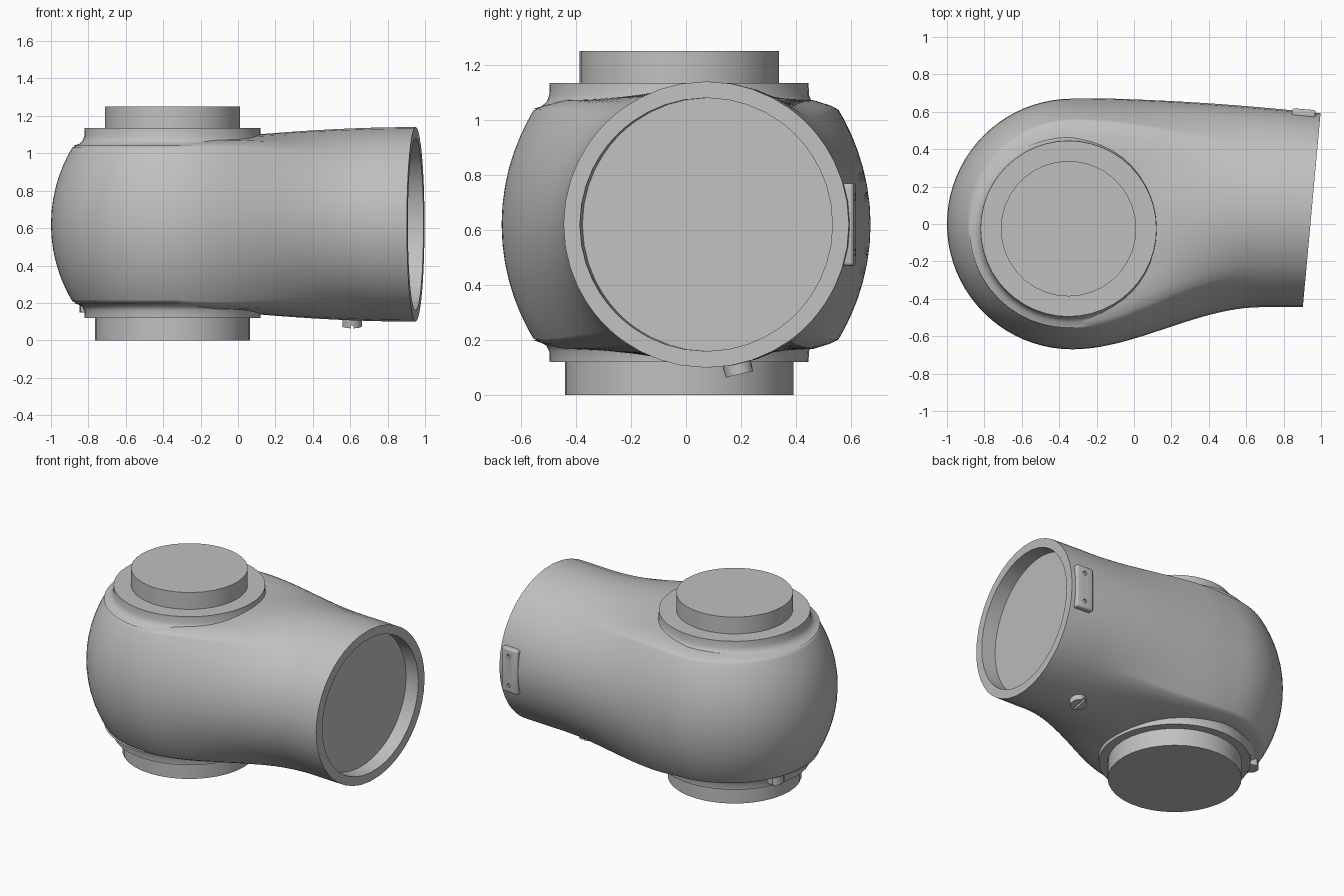
import bpy, bmesh, math
from mathutils import Vector

if "Cube" in bpy.data.objects:
    bpy.data.objects.remove(bpy.data.objects["Cube"], do_unlink=True)

grey = bpy.data.materials.new("plain_grey")
grey.use_nodes = True
grey.diffuse_color = (0.53, 0.53, 0.53, 1)
grey.node_tree.nodes["Principled BSDF"].inputs["Base Color"].default_value = (0.53, 0.53, 0.53, 1)

MID = 0.62            # height of the bulb and tube axis
BULB_X, BULB_R = -0.33, 0.67
HUB = Vector((-0.35, -0.025, 0))
TUBE_R = 0.52


def finish(obj, angle=35):
    obj.data.materials.clear()
    obj.data.materials.append(grey)
    bpy.ops.object.select_all(action='DESELECT')
    obj.select_set(True)
    bpy.context.view_layer.objects.active = obj
    bpy.ops.object.shade_smooth_by_angle(angle=math.radians(angle))
    return obj


def mesh_object(name, bm):
    bmesh.ops.remove_doubles(bm, verts=bm.verts, dist=0.0005)
    bmesh.ops.recalc_face_normals(bm, faces=bm.faces)
    mesh = bpy.data.meshes.new(name)
    bm.to_mesh(mesh)
    bm.free()
    obj = bpy.data.objects.new(name, mesh)
    bpy.context.collection.objects.link(obj)
    return obj


def skin(bm, rows, closed=False):
    """Join neighbouring rows of points with quads."""
    rows = [[bm.verts.new(p) for p in row] for row in rows]
    for a, b in zip(rows, rows[1:]):
        n = len(a)
        for i in range(n if closed else n - 1):
            k = (i + 1) % n
            bm.faces.new((a[i], a[k], b[k], b[i]))
    return rows


def turned(name, profile, sides=48):
    """Revolve a (radius, height) profile about the hub axis."""
    bm = bmesh.new()
    rows = []
    for r, z in profile:
        ring = [2 * math.pi * i / sides for i in range(sides)]
        rows.append([HUB + Vector((r * math.cos(a), r * math.sin(a), z)) for a in ring])
    skin(bm, rows, closed=True)
    return finish(mesh_object(name, bm))


def box(name, loc, size, rot=(0, 0, 0), bevel=0):
    bpy.ops.mesh.primitive_cube_add(size=1, location=loc, rotation=rot)
    obj = bpy.context.object
    obj.name = name
    obj.scale = size
    bpy.ops.object.transform_apply(location=False, rotation=False, scale=True)
    if bevel:
        mod = obj.modifiers.new("rounding", 'BEVEL')
        mod.width, mod.segments = bevel, 3
        bpy.ops.object.modifier_apply(modifier=mod.name)
    return finish(obj)


def rod(name, loc, radius, depth, rot=(0, 0, 0), sides=24):
    bpy.ops.mesh.primitive_cylinder_add(vertices=sides, radius=radius, depth=depth,
                                        location=loc, rotation=rot)
    bpy.context.object.name = name
    return finish(bpy.context.object)


def cut(target, cutter):
    mod = target.modifiers.new("cut", 'BOOLEAN')
    mod.operation, mod.object, mod.solver = 'DIFFERENCE', cutter, 'EXACT'
    bpy.context.view_layer.objects.active = target
    bpy.ops.object.modifier_apply(modifier=mod.name)
    bpy.data.objects.remove(cutter, do_unlink=True)


def ease(t):
    t = min(1, max(0, t))
    return t * t * (3 - 2 * t)


# Barrel half section (radius, height from axis), listed bottom to top
ARC_R, HALF_H = 0.795, 0.44
arc = []
for i in range(19):
    dz = 0.41 * math.sin(math.radians(-90 + 10 * i))
    arc.append((math.sqrt(ARC_R ** 2 - dz ** 2) - ARC_R + BULB_R, dz))
top = [(0.53, 0.423), (0.505, 0.43), (0.47, HALF_H), (0.35, HALF_H),
       (0.23, HALF_H), (0.12, HALF_H), (0, HALF_H)]
section = [(r, -z) for r, z in reversed(top)] + arc + top

# Housing: half-turned bulb flowing into the tube
bm = bmesh.new()
turn = [math.radians(90 + 180 * i / 40) for i in range(41)]
skin(bm, [[(BULB_X + r * math.cos(a), r * math.sin(a), MID + z) for r, z in section]
          for a in turn])


def tube_ring(u):
    y_hi = 0.675 - 0.02 * u - 0.063 * u * u
    y_lo = -BULB_R + 0.225 * ease(u / 0.82)
    y_hi += (BULB_R - 0.675) * (1 - ease(u * 6))
    half_h = HALF_H + (TUBE_R - HALF_H) * math.sin(u * math.pi / 2)
    mid, half_w = (y_hi + y_lo) / 2, (y_hi - y_lo) / 2
    s = ease(u / 0.8)
    ring = []
    for side, pts in ((1, section), (-1, section[-2:0:-1])):
        for r, z in pts:
            a = math.atan2(z / HALF_H, r / BULB_R)
            py = (1 - s) * r / BULB_R + s * math.cos(a)
            pz = (1 - s) * z / HALF_H + s * math.sin(a)
            y = mid + side * half_w * py
            x = BULB_X + 1.28 * u + 0.0913 * u * (y - mid)
            ring.append(Vector((x, y, MID + half_h * pz)))
    return ring


rings = [tube_ring(i / 32) for i in range(33)]
# Rim, recess wall and recess floor at the open end
centre = Vector((0.95, 0.072, MID))
inward = Vector((-1, 0.0913, 0)).normalized() * 0.1
lip = [centre + (p - centre) * 0.885 for p in rings[-1]]
rings += [lip, [p + inward for p in lip]]
rows = skin(bm, rings, closed=True)
bm.faces.new(rows[-1])
finish(mesh_object("housing", bm))

# Flanges with flared feet, and the joint caps above and below
turned("top_flange", [(0, 1.0), (0.53, 1.04), (0.5, 1.05), (0.482, 1.065),
                      (0.472, 1.09), (0.47, 1.135), (0, 1.135)])
turned("bottom_flange", [(0, 0.24), (0.53, 0.2), (0.5, 0.19), (0.482, 0.18),
                         (0.472, 0.16), (0.47, 0.12), (0, 0.12)])
turned("top_cap", [(0, 1.1), (0.362, 1.1), (0.362, 1.25), (0, 1.25)], 36)
turned("bottom_cap", [(0, 0), (0.415, 0), (0.415, 0.15), (0, 0.15)], 36)

# Mounting plate with two screw holes on the back of the tube
lean = math.radians(-5)
plate = box("mounting_plate", (0.907, 0.589, MID), (0.125, 0.05, 0.3), (0, 0, lean), 0.012)
for dz in (-0.1, 0.1):
    cut(plate, rod("hole_cutter", (0.912, 0.62, MID + dz), 0.014, 0.04,
                   (math.radians(90), 0, lean)))
finish(plate)

# Slotted plug under the tube
tilt = (math.radians(13), 0, 0)
plug = rod("drain_plug", (0.61, 0.187, 0.105), 0.052, 0.06, tilt)
cut(plug, box("slot_cutter", (0.61, 0.18, 0.075), (0.014, 0.16, 0.024), tilt))
finish(plug)

# Locating peg beside the lower flange
out = math.radians(156)
direction = Vector((math.cos(out), math.sin(out), 0))
rod("locating_peg", HUB + direction * 0.49 + Vector((0, 0, 0.205)), 0.05, 0.11)
box("peg_foot", HUB + direction * 0.47 + Vector((0, 0, 0.175)),
    (0.1, 0.1, 0.05), (0, 0, out), 0.006)
